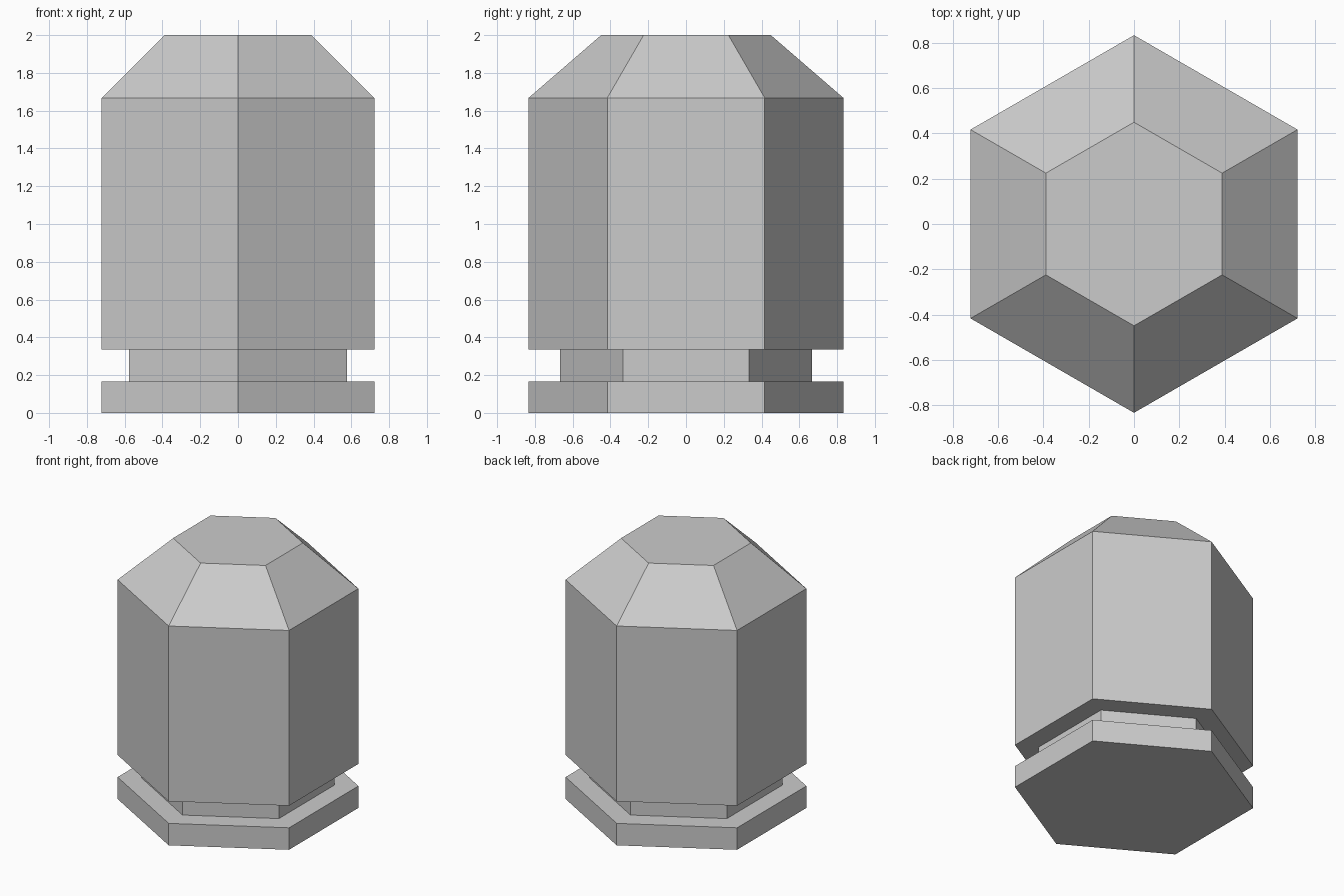
import bpy
import bmesh
from math import cos, sin, pi

cube = bpy.data.objects.get("Cube")
if cube:
    bpy.data.objects.remove(cube, do_unlink=True)

SIDES = 6

# Single plain grey material
grey = bpy.data.materials.new("light_grey")
grey.use_nodes = True
colour = (0.6, 0.6, 0.6, 1.0)
grey.diffuse_color = colour
grey.node_tree.nodes["Principled BSDF"].inputs["Base Color"].default_value = colour


def hex_lathe(name, profile, material):
    """Closed flat-shaded hexagonal solid from (corner radius, height) pairs."""
    bm = bmesh.new()
    rings = []
    for radius, z in profile:
        angles = [pi / 2 + 2 * pi * i / SIDES for i in range(SIDES)]
        rings.append([bm.verts.new((radius * cos(a), radius * sin(a), z)) for a in angles])
    for low, high in zip(rings, rings[1:]):
        for i in range(SIDES):
            j = (i + 1) % SIDES
            bm.faces.new((low[i], low[j], high[j], high[i]))
    bm.faces.new(rings[0][::-1])
    bm.faces.new(rings[-1])
    bmesh.ops.recalc_face_normals(bm, faces=bm.faces)
    mesh = bpy.data.meshes.new(name)
    bm.to_mesh(mesh)
    bm.free()
    mesh.materials.append(material)
    obj = bpy.data.objects.new(name, mesh)
    bpy.context.collection.objects.link(obj)
    return obj


outer, neck, cap = 0.833, 0.667, 0.449

# Foot plate, recessed neck, tall body and chamfered top as one solid
hex_lathe("hexagonal_post", [
    (outer, 0.0), (outer, 0.167),    # foot plate
    (neck, 0.167), (neck, 0.335),    # recessed neck
    (outer, 0.335), (outer, 1.668),  # body
    (cap, 2.0),                      # chamfered top
], grey)
